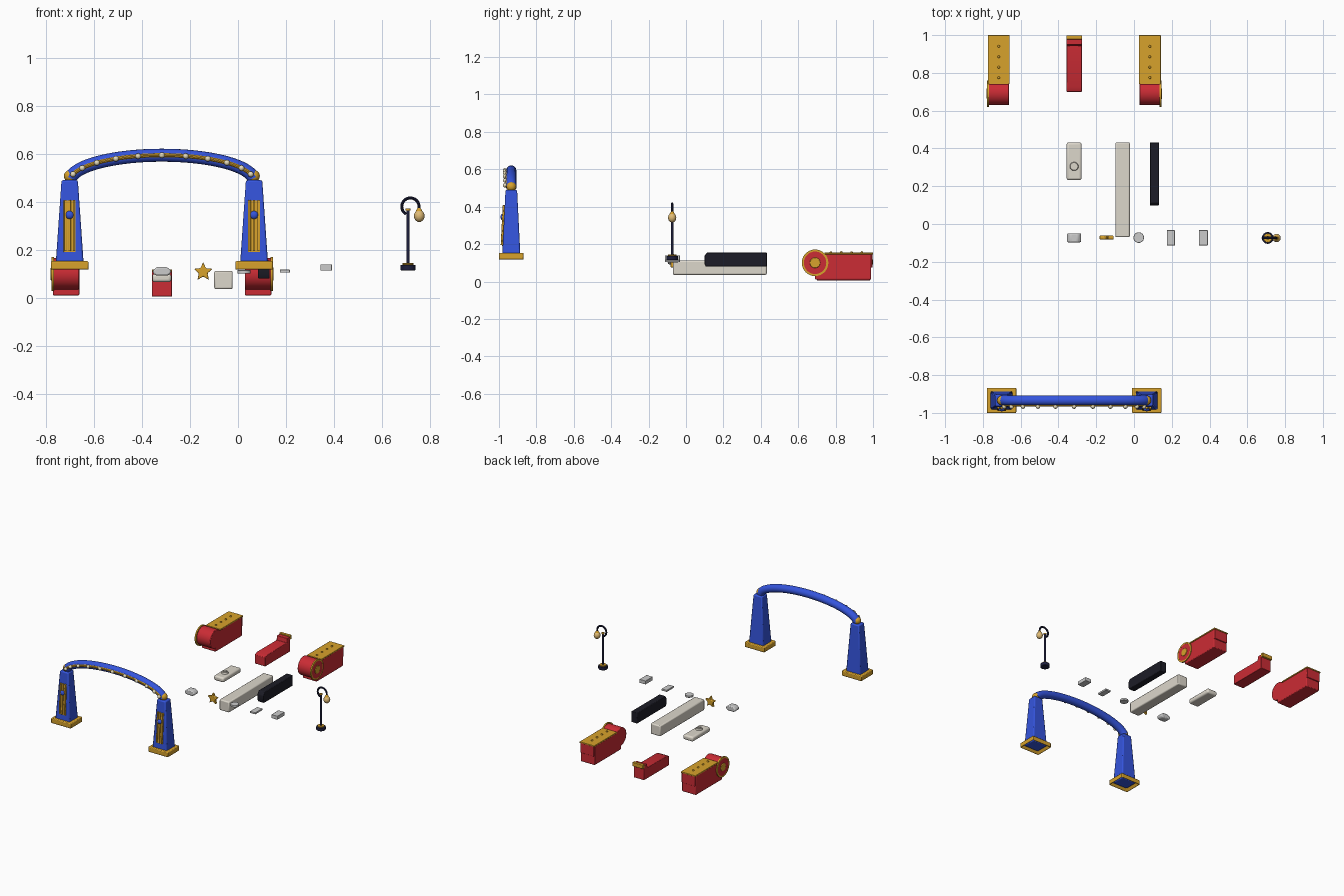
import bpy, bmesh
from math import sin, cos, pi, radians
from mathutils import Matrix, Vector

if "Cube" in bpy.data.objects:
    bpy.data.objects.remove(bpy.data.objects["Cube"])


def material(name, rgb):
    m = bpy.data.materials.new(name)
    m.diffuse_color = (*rgb, 1)
    m.use_nodes = True
    m.node_tree.nodes["Principled BSDF"].inputs["Base Color"].default_value = m.diffuse_color
    return m


RED = material("red", (.6, .025, .035))
BLUE = material("blue", (.035, .09, .72))
GOLD = material("gold", (.68, .36, .025))
NAVY = material("navy", (.012, .013, .045))
BLACK = material("black", (.012, .012, .02))
IVORY = material("ivory", (.72, .68, .6))
CREAM = material("cream", (.8, .72, .5))
LAMP = material("lamp", (.75, .5, .18))


def finish(name, bm, mat=None, bevel=0, segs=2):
    bmesh.ops.recalc_face_normals(bm, faces=bm.faces)
    me = bpy.data.meshes.new(name)
    bm.to_mesh(me)
    bm.free()
    ob = bpy.data.objects.new(name, me)
    bpy.context.collection.objects.link(ob)
    if mat:
        me.materials.append(mat)
    if bevel:
        b = ob.modifiers.new("bevel", "BEVEL")
        b.width, b.segments, b.limit_method = bevel, segs, "ANGLE"
    bpy.ops.object.select_all(action="DESELECT")
    ob.select_set(True)
    bpy.context.view_layer.objects.active = ob
    bpy.ops.object.shade_smooth_by_angle(angle=radians(35))
    return ob


def box(name, x, y, z, mat=None, bevel=0, segs=2):
    """Box from (min, max) ranges."""
    bm = bmesh.new()
    bmesh.ops.create_cube(bm, size=1)
    for v in bm.verts:
        v.co = Vector([(r[0] + r[1]) / 2 + c * (r[1] - r[0]) for r, c in zip((x, y, z), v.co)])
    return finish(name, bm, mat, bevel, segs)


def cyl(name, c, r, h, axis="Z", mat=None, r2=None, n=32, bevel=0):
    rot = Matrix.Rotation(pi / 2, 4, {"X": "Y", "Y": "X", "Z": "Z"}[axis])
    bm = bmesh.new()
    bmesh.ops.create_cone(bm, cap_ends=True, segments=n, radius1=r, radius2=r if r2 is None else r2,
                          depth=h, matrix=Matrix.Translation(c) @ rot)
    return finish(name, bm, mat, bevel)


def ball(name, c, r, mat, scale=(1, 1, 1), n=16):
    bm = bmesh.new()
    bmesh.ops.create_uvsphere(bm, u_segments=n, v_segments=n // 2 + 2, radius=r,
                              matrix=Matrix.Translation(c) @ Matrix.Diagonal((*scale, 1)))
    return finish(name, bm, mat)


def prism(name, pts, axis, lo, hi, mat, bevel=0):
    """Extrude a 2D outline along x (pts are y,z) or y (pts are x,z)."""
    bm = bmesh.new()
    place = (lambda a, b, t: (t, a, b)) if axis == "X" else (lambda a, b, t: (a, t, b))
    f = bm.faces.new([bm.verts.new(place(a, b, lo)) for a, b in pts])
    r = bmesh.ops.extrude_face_region(bm, geom=[f])
    d = Vector(place(0, 0, hi - lo))
    bmesh.ops.translate(bm, vec=d, verts=[g for g in r["geom"] if isinstance(g, bmesh.types.BMVert)])
    return finish(name, bm, mat, bevel)


def tube(name, pts, r, mat, n=16):
    """Round tube through points lying in an xz plane."""
    bm = bmesh.new()
    P = [Vector(p) for p in pts]
    rings = []
    for i, p in enumerate(P):
        t = (P[min(i + 1, len(P) - 1)] - P[max(i - 1, 0)]).normalized()
        side = Vector((0, 1, 0))
        up = t.cross(side)
        rings.append([bm.verts.new(p + r * (cos(2 * pi * k / n) * side + sin(2 * pi * k / n) * up)) for k in range(n)])
    for a, b in zip(rings, rings[1:]):
        for k in range(n):
            bm.faces.new((a[k], a[(k + 1) % n], b[(k + 1) % n], b[k]))
    bm.faces.new(rings[0])
    bm.faces.new(rings[-1])
    return finish(name, bm, mat)


# Entrance arch: two tapered towers on gold plinths
AX, AY = -.317, -.934
for s, side in ((-1, "left"), (1, "right")):
    x = AX + s * .384
    bm = bmesh.new()
    bmesh.ops.create_cube(bm, size=1, matrix=Matrix.Translation((x, AY, .134)) @ Matrix.Diagonal((.156, .133, .037, 1)))
    low = min(bm.faces, key=lambda f: f.calc_center_median().z)
    bmesh.ops.inset_region(bm, faces=[low], thickness=.022)
    bmesh.ops.translate(bm, verts=low.verts, vec=(0, 0, .022))
    finish(side + "_plinth", bm, GOLD, .005)
    bm = bmesh.new()
    bmesh.ops.create_cube(bm, size=1)
    for v in bm.verts:
        top = v.co.z > 0
        v.co = (x + v.co.x * (.068 if top else .118), AY + v.co.y * (.062 if top else .098), .49 if top else .13)
    finish(side + "_tower", bm, BLUE, .007)
    # Front trim follows the slope of the tower
    def strip(name, dx, w, z0, z1, depth):
        fy = lambda z: AY - .049 + .018 * (z - .13) / .36
        pts = [(fy(z0) + .006, z0), (fy(z0) - depth, z0), (fy(z1) - depth, z1), (fy(z1) + .006, z1)]
        prism(side + name, pts, "X", x + dx - w / 2, x + dx + w / 2, GOLD, .001)
    strip("_trim_panel", 0, .05, .19, .405, .004)
    for i, dx in enumerate((-.018, 0, .018)):
        strip("_trim_rib_%d" % i, dx, .009, .195, .408, .011)
    ball(side + "_gem", (x, AY - .046, .345), .017, BLUE, (1, .7, 1))
    ball(side + "_joint", (x - s * .002, AY, .507), .026, GOLD)


def arc(deg, y):
    t = radians(deg)
    return (AX + .383 * sin(t), y, .487 + .107 * cos(t))


tube("arch_tube", [arc(-84 + 4 * i, AY) for i in range(43)], .027, BLUE)
tube("arch_trim", [arc(-80 + 4 * i, AY - .023) for i in range(41)], .009, GOLD, 10)
for i in range(11):
    ball("arch_bulb_%d" % i, arc(-75 + 15 * i, AY - .033), .012, CREAM, n=12)

# Two red side housings with round fronts and outer discs
for x, s, side in ((-.716, -1, "left"), (.084, 1, "right")):
    box(side + "_housing", (x - .055, x + .055), (.69, .99), (.01, .147), RED, .005)
    cyl(side + "_nose", (x, .695, .1), .065, .11, "X", RED, n=40, bevel=.004)
    box(side + "_top_plate", (x - .058, x + .058), (.74, 1), (.145, .154), GOLD, .002)
    box(side + "_rear_lip", (x - .053, x + .053), (.985, .997), (.075, .147), RED, .003)
    for i in range(4):
        ball("%s_rivet_%d" % (side, i), (x, .775 + .055 * i, .155), .007, GOLD, n=10)
    e = x + s * .056
    cyl(side + "_disc", (e, .69, .1), .063, .009, "X", RED, n=40)
    bm = bmesh.new()
    prof = ((.06, -.005), (.071, -.005), (.071, .005), (.06, .005))
    rings = [[bm.verts.new((e + h, .69 + r * cos(2 * pi * k / 40), .1 + r * sin(2 * pi * k / 40))) for r, h in prof]
             for k in range(40)]
    for k in range(40):
        a, b = rings[k], rings[(k + 1) % 40]
        for j in range(4):
            bm.faces.new((a[j], a[(j + 1) % 4], b[(j + 1) % 4], b[j]))
    finish(side + "_disc_rim", bm, GOLD)
    cyl(side + "_disc_hub", (e, .69, .1), .028, .016, "X", GOLD, bevel=.003)

# Small red tray with raised rear lip
prism("tray", [(.70, .005), (.985, .005), (.985, .11), (.95, .11), (.945, .08), (.725, .08), (.70, .07)],
      "X", -.358, -.275, RED, .003)
box("tray_gold_strip", (-.358, -.275), (.978, .999), (.09, .118), GOLD, .002)

# Ivory pads and bar, dark bar
box("pad", (-.357, -.277), (.232, .432), (.065, .1), IVORY, .012, 3)
cyl("pad_button", (-.317, .305, .104), .024, .014, mat=IVORY, r2=.02)
cyl("pad_button_cap", (-.317, .305, .113), .012, .006, mat=IVORY)
box("ivory_bar", (-.099, -.022), (-.07, .432), (.036, .112), IVORY, .007)
prism("dark_bar", [(.098, .095), (.098, .135), (.112, .156), (.432, .156), (.432, .08), (.105, .08)],
      "X", .084, .132, BLACK, .004)

# Star
pts = []
for k in range(10):
    r, t = (.041 if k % 2 == 0 else .019), pi / 2 + k * pi / 5
    pts.append((-.145 + r * cos(t), .108 + r * sin(t)))
prism("star", pts, "Y", -.083, -.061, GOLD, .004)

# Small grey pieces
prism("faceted_block", [(-.353, .1), (-.34, .092), (-.294, .092), (-.281, .1), (-.278, .113), (-.297, .129),
                        (-.337, .129), (-.356, .113)], "Y", -.097, -.049, None, .008)
cyl("small_disc", (.025, -.072, .108), .028, .014, bevel=.002)
box("thin_plate", (.175, .216), (-.113, -.033), (.105, .117), None, .001)
box("small_block", (.343, .391), (-.113, -.033), (.113, .139), None, .002)

# Street lamp with curled hook
LX, LY = .708, -.074
cyl("lamp_base", (LX, LY, .126), .031, .023, mat=NAVY, bevel=.003)
cyl("lamp_collar", (LX, LY, .141), .023, .008, mat=GOLD, bevel=.002)
cyl("lamp_pole", (LX, LY, .255), .007, .23, mat=NAVY, n=16)
cyl("lamp_pole_ring", (LX, LY, .368), .01, .008, mat=GOLD, n=16)
hook = [(LX, LY, .365), (LX - .008, LY, .368)]
hook = [(.718 + .036 * cos(radians(a)), LY, .38 + .036 * sin(radians(a))) for a in range(240, -11, -10)]
tube("lamp_hook", hook, .0065, NAVY, 10)
cyl("lamp_cap", (.754, LY, .368), .014, .014, mat=GOLD, r2=.006, n=16)
ball("lamp_bulb", (.755, LY, .341), .022, LAMP, (1, 1, 1.15))
